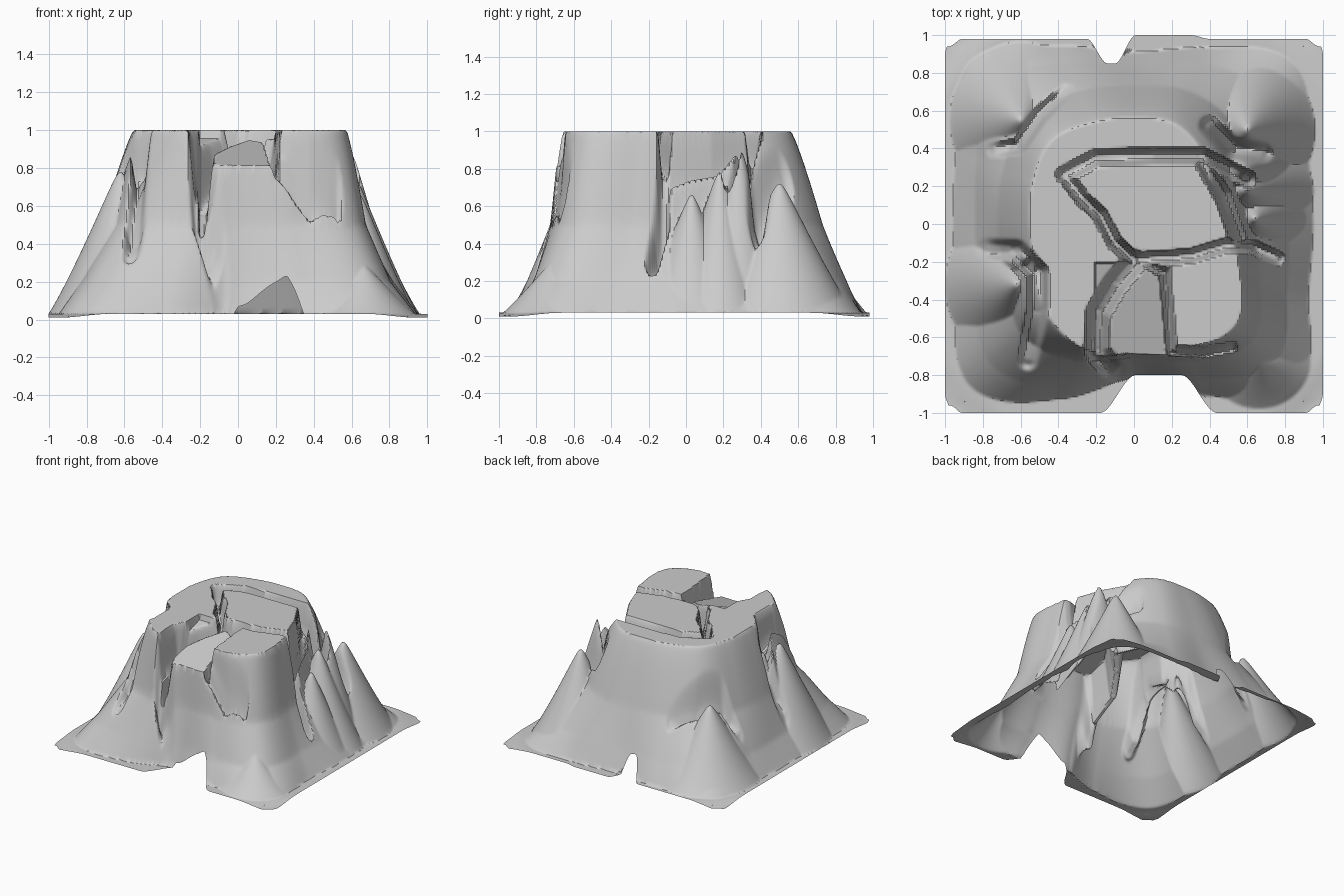
import bpy, bmesh
from math import atan2, pi, hypot, sqrt

if "Cube" in bpy.data.objects:
    bpy.data.objects.remove(bpy.data.objects["Cube"])

N = 190  # grid resolution of the rock sheet

# Radii of four height contours, every 22.5 degrees from +x towards +y
LEVELS = [1.0, 0.5, 0.2, 0.03]
RADII = [
    [.50, .46, .52, .57, .56, .58, .62, .58, .55, .57, .66, .71, .67, .71, .76, .60],
    [.62, .62, .74, .76, .73, .76, .80, .75, .72, .73, .83, .78, .71, .78, .88, .72],
    [.82, .84, .98, .92, .84, .92, 1.05, .90, .84, .90, 1.06, .92, .77, .88, 1.04, .87],
    [.95, 1.0, 1.2, 1.01, .91, 1.02, 1.22, 1.02, .96, 1.02, 1.22, 1.0, .81, .98, 1.22, 1.0],
]

# Cracks: points (x, y, depth), half width
CRACKS = [
    ([(.60, .24, .35), (.36, .36, .3), (.10, .36, .2), (-.2, .35, .2), (-.37, .26, .16)], .035),
    ([(-.37, .26, .16), (-.27, .13, .16), (-.18, .05, .2), (-.1, -.1, .22), (0, -.19, .25)], .03),
    ([(0, -.19, .22), (.3, -.17, .2), (.5, -.11, .26), (.62, -.12, .3), (.76, -.18, .1)], .03),
    ([(0, -.2, .2), (-.1, -.32, .25), (-.19, -.47, .33), (-.2, -.68, .38), (-.1, -.78, .04)], .05),
    ([(.06, -.2, .1), (.16, -.26, .15), (.18, -.45, .2), (.2, -.67, .25)], .022),
    ([(.2, -.67, .15), (.38, -.68, .15), (.52, -.65, .15)], .025),
    ([(-.78, -.13, .02), (-.62, -.14, .18), (-.51, -.26, .3), (-.51, -.45, .25), (-.56, -.72, .05)], .045),
    ([(-.74, .39, .02), (-.61, .41, .16), (-.5, .57, .16), (-.36, .7, .03)], .035),
    ([(.36, .34, .2), (.47, .15, .25), (.55, -.08, .25)], .035),
    ([(.40, .52, .1), (.52, .40, .28), (.68, .38, .1)], .045),
]

# Spires and buttresses: x, y, peak height, radius x, radius y
PEAKS = [
    (.58, .28, .93, .30, .28), (.60, .18, .78, .35, .30), (.64, .03, .66, .30, .30),
    (.60, .50, .72, .36, .40), (-.62, -.32, .78, .38, .42), (-.565, -.18, .98, .28, .30),
    (-.60, .55, .60, .38, .42), (.66, -.72, .29, .30, .28),
]


def clamp(t):
    return max(0.0, min(1.0, t))


def smooth(t):
    t = clamp(t)
    return t * t * (3 - 2 * t)


def radius(ring, ang):
    """Catmull-Rom interpolation round one contour."""
    f = (ang % (2 * pi)) / (pi / 8)
    i = int(f)
    t = f - i
    a, b, c, d = (ring[(i + k) % 16] for k in (-1, 0, 1, 2))
    return b + .5 * t * (c - a + t * (2 * a - 5 * b + 4 * c - d + t * (3 * (b - c) + d - a)))


def hill(x, y):
    r, ang = hypot(x, y), atan2(y, x)
    rs = [radius(ring, ang) for ring in RADII]
    if r <= rs[0]:
        return 1.0
    for k in range(3):
        if r < rs[k + 1]:
            t = (r - rs[k]) / (rs[k + 1] - rs[k])
            if k == 0:
                t = t ** 1.2
            return LEVELS[k] + t * (LEVELS[k + 1] - LEVELS[k])
    return .03


def crack_depth(x, y, pts, w):
    best = 0
    for (ax, ay, ad), (bx, by, bd) in zip(pts, pts[1:]):
        dx, dy = bx - ax, by - ay
        t = clamp(((x - ax) * dx + (y - ay) * dy) / (dx * dx + dy * dy))
        dist = hypot(x - ax - t * dx, y - ay - t * dy)
        if dist < w * 1.4:
            best = max(best, (ad + t * (bd - ad)) * smooth((w * 1.4 - dist) / w))
    return best


def height(x, y):
    h = hill(x, y)
    # lower, forward-sloping block at the front
    if -.2 < x < .19 and y < -.2:
        h = min(h, .96 + .3 * (y + .2))
    for px, py, pz, rx, ry in PEAKS:
        k = sqrt(((x - px) / rx) ** 2 + ((y - py) / ry) ** 2 + .004) - .063
        if k < 1:
            h = max(h, pz * (1 - k) ** 1.15)
    cut = max(crack_depth(x, y, p, w) for p, w in CRACKS)
    return max(h - cut, .03)


def edge_y(x, side):
    """Outline of the foot, with the notches front and back."""
    e = .98 if side > 0 else 1.0
    if side < 0:
        e -= .2 * smooth((.31 - abs(x - .13)) / .19)
    else:
        e -= .13 * smooth((.13 - abs(x + .12)) / .11)
        e += .02 * smooth((.25 - abs(x - .15)) / .1)
    return e - .04 * smooth((abs(x) - .93) / .06)


# Mesa rock: one open sheet
bm = bmesh.new()
grid = []
for j in range(N + 1):
    v = -1 + 2 * j / N
    row = []
    for i in range(N + 1):
        x = -1 + 2 * i / N
        y = v + (edge_y(x, v) - 1) * (1 if v > 0 else -1) * smooth((abs(v) - .55) / .45)
        xe = x * (1 - .02 * smooth((abs(y) - .9) / .08) * (abs(x) > .9))
        z = height(xe, y)
        z -= .02 * smooth((hypot(x, y) - 1.2) / .17)
        row.append(bm.verts.new((xe, y, z)))
    grid.append(row)
for j in range(N):
    for i in range(N):
        bm.faces.new((grid[j][i], grid[j][i + 1], grid[j + 1][i + 1], grid[j + 1][i]))
me = bpy.data.meshes.new("mesa_rock")
bm.to_mesh(me)
bm.free()
rock = bpy.data.objects.new("mesa_rock", me)
bpy.context.collection.objects.link(rock)
bpy.context.view_layer.objects.active = rock
rock.select_set(True)
bpy.ops.object.shade_smooth_by_angle(angle=.7)
